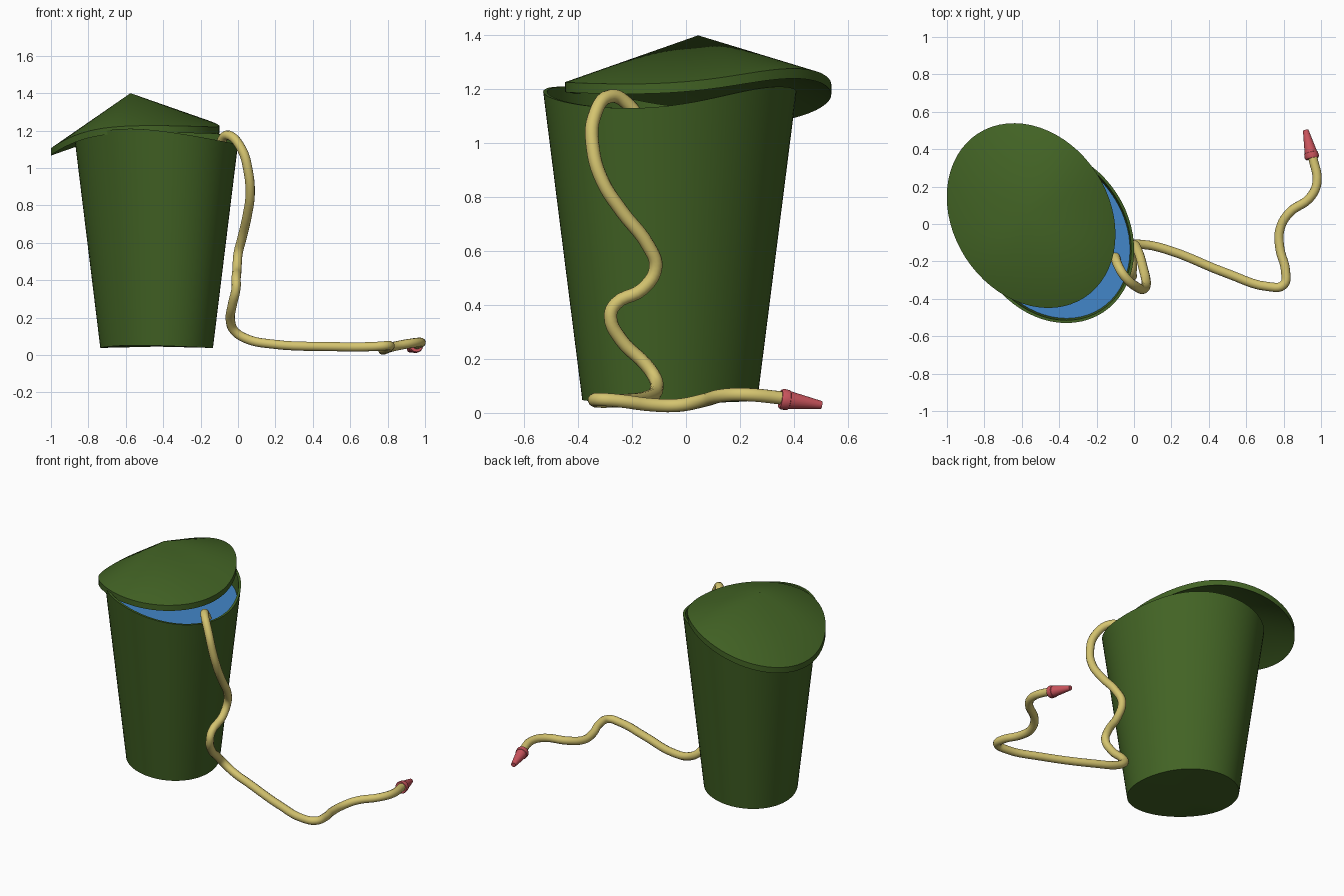
import bpy, bmesh
from math import sin, cos, pi, radians, atan2
from mathutils import Vector

if "Cube" in bpy.data.objects:
    bpy.data.objects.remove(bpy.data.objects["Cube"])

SIDES = 64
TILT = radians(123)      # direction of the oval's long axis
SADDLE = radians(70)     # direction of the high points of the wavy rims


def material(name, rgb):
    m = bpy.data.materials.new(name)
    m.diffuse_color = (*rgb, 1)
    m.use_nodes = True
    m.node_tree.nodes["Principled BSDF"].inputs["Base Color"].default_value = m.diffuse_color
    return m


green = material("green", (0.055, 0.125, 0.018))
blue = material("blue", (0.055, 0.24, 0.58))
yellow = material("yellow", (0.66, 0.55, 0.16))
red = material("red", (0.60, 0.09, 0.11))


def oval(cx, cy, a, b, z, wave=0.0, lean=(0, 0)):
    """Tilted oval ring whose height follows a saddle wave plus a lean."""
    pts = []
    for i in range(SIDES):
        t = 2 * pi * i / SIDES
        u, v = a * cos(t), b * sin(t)
        dx = u * cos(TILT) - v * sin(TILT)
        dy = u * sin(TILT) + v * cos(TILT)
        h = z + lean[0] * dx + lean[1] * dy
        h += wave * cos(2 * (atan2(dy, dx) - SADDLE))
        pts.append((cx + dx, cy + dy, h))
    return pts


def skin(name, rings, mat, start=None, end=None, angle=30):
    """Join rings into a surface; start / end are optional centre points."""
    bm = bmesh.new()
    loops = [[bm.verts.new(p) for p in r] for r in rings]
    for lo, hi in zip(loops, loops[1:]):
        n = len(lo)
        for i in range(n):
            j = (i + 1) % n
            bm.faces.new((lo[i], lo[j], hi[j], hi[i]))
    for tip, loop in ((start, loops[0]), (end, loops[-1])):
        if tip:
            c = bm.verts.new(tip)
            n = len(loop)
            for i in range(n):
                bm.faces.new((loop[i], loop[(i + 1) % n], c))
    bmesh.ops.recalc_face_normals(bm, faces=bm.faces)
    me = bpy.data.meshes.new(name)
    bm.to_mesh(me)
    bm.free()
    ob = bpy.data.objects.new(name, me)
    bpy.context.collection.objects.link(ob)
    me.materials.append(mat)
    bpy.ops.object.select_all(action='DESELECT')
    ob.select_set(True)
    bpy.context.view_layer.objects.active = ob
    bpy.ops.object.shade_smooth_by_angle(angle=radians(angle))
    return ob


# Barrel: tapered oval tub with a wavy rim and a thin wall
BX, BY = -0.435, -0.06
skin("barrel", [
    oval(BX, BY, 0.341, 0.283, 0.045, 0.007),
    oval(BX, BY, 0.493, 0.409, 1.17, 0.04),
    oval(BX, BY, 0.478, 0.394, 1.17, 0.04),
    oval(BX, BY, 0.463, 0.380, 1.06),
], green, start=(BX, BY, 0.045), end=(BX, BY, 1.06))

# Water: surface just below the rim
skin("water", [oval(BX, BY, 0.470, 0.387, 1.10)], blue, end=(BX, BY, 1.10))

# Lid: shallow cone on a leaning wavy rim, hollow underneath
LX, LY = -0.55, 0.045
LEAN = (0.137, 0.017)
skin("lid", [
    oval(LX, LY, 0.503, 0.400, 1.175, 0.04, LEAN),
    oval(LX, LY, 0.523, 0.417, 1.166, 0.04, LEAN),
    oval(LX, LY, 0.523, 0.417, 1.203, 0.04, LEAN),
], green, start=(-0.575, LY, 1.36), end=(-0.575, LY, 1.40))

# Hose: round tube along a winding path
path = [
    (-0.10, -0.17, 1.08), (-0.09, -0.21, 1.14), (-0.05, -0.28, 1.175),
    (0.02, -0.34, 1.10), (0.055, -0.345, 0.98), (0.065, -0.31, 0.86),
    (0.05, -0.24, 0.75), (0.02, -0.14, 0.62), (0.0, -0.112, 0.54),
    (-0.005, -0.16, 0.46), (-0.01, -0.26, 0.405), (-0.01, -0.28, 0.36),
    (-0.03, -0.24, 0.27), (-0.04, -0.15, 0.18), (-0.02, -0.115, 0.13),
    (0.05, -0.11, 0.085), (0.17, -0.135, 0.06), (0.5, -0.265, 0.045),
    (0.72, -0.335, 0.045), (0.80, -0.325, 0.05), (0.81, -0.25, 0.045),
    (0.78, -0.13, 0.03), (0.78, -0.03, 0.028), (0.83, 0.06, 0.045),
    (0.94, 0.14, 0.065), (0.978, 0.22, 0.068), (0.955, 0.36, 0.055),
]
curve = bpy.data.curves.new("hose", 'CURVE')
curve.dimensions = '3D'
curve.bevel_depth = 0.025
curve.bevel_resolution = 4
curve.resolution_u = 5
curve.use_fill_caps = True
spline = curve.splines.new('BEZIER')
spline.bezier_points.add(len(path) - 1)
for bp, p in zip(spline.bezier_points, path):
    bp.co = p
    bp.handle_left_type = bp.handle_right_type = 'AUTO'
curve.materials.append(yellow)
hose = bpy.data.objects.new("hose", curve)
bpy.context.collection.objects.link(hose)

# Nozzle: tapered tip with a collar at the hose end
base, tip = Vector((0.953, 0.35, 0.052)), Vector((0.918, 0.502, 0.029))
turn = Vector((0, 0, 1)).rotation_difference(tip - base)
length = (tip - base).length
profile = [(0, 0.035), (0.06, 0.039), (0.2, 0.037), (0.21, 0.034), (1, 0.015)]
rings = [[base + turn @ Vector((r * cos(2 * pi * i / 24), r * sin(2 * pi * i / 24), f * length))
          for i in range(24)] for f, r in profile]
skin("nozzle", rings, red, start=base, end=tip)
